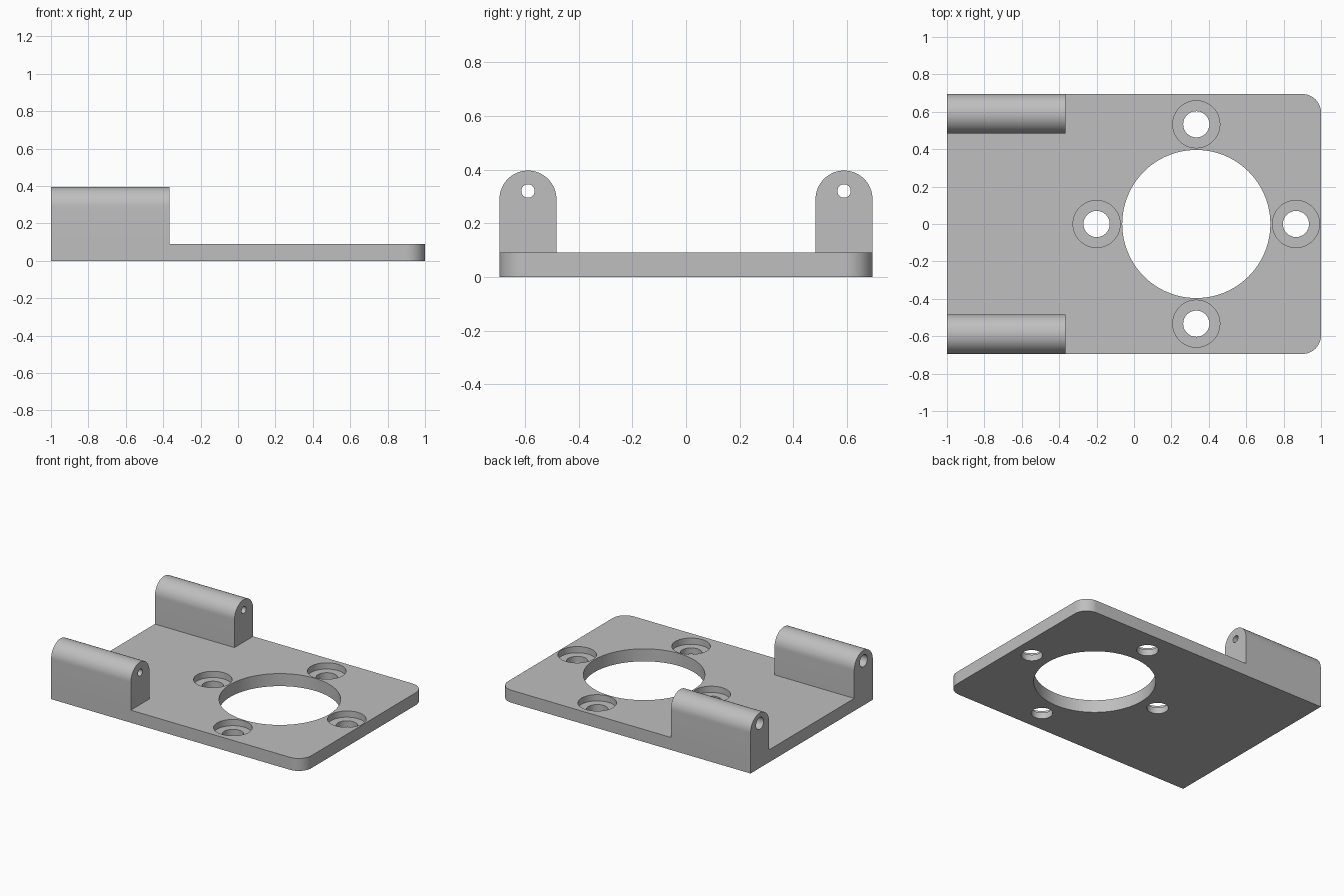
import bpy, bmesh, math
from mathutils import Matrix, Vector

if "Cube" in bpy.data.objects:
    bpy.data.objects.remove(bpy.data.objects["Cube"], do_unlink=True)

THICK = 0.09          # plate thickness
HALF_W = 0.695        # half plate width
LUG_R = 0.106         # lug half width and top radius
LUG_Y = HALF_W - LUG_R
LUG_END = -0.366
BORE = (0.333, 0.0)   # centre of the large opening

grey = bpy.data.materials.new("plain grey")
grey.use_nodes = True
grey.diffuse_color = (0.52, 0.52, 0.52, 1)
grey.node_tree.nodes["Principled BSDF"].inputs["Base Color"].default_value = (0.52, 0.52, 0.52, 1)


def arc(cx, cy, r, start, end, n):
    """Points along an arc, angles in degrees."""
    angles = [math.radians(start + (end - start) * i / n) for i in range(n + 1)]
    return [(cx + r * math.cos(a), cy + r * math.sin(a)) for a in angles]


def prism(name, points, direction):
    """Extrude a closed 3D outline into a solid."""
    bm = bmesh.new()
    face = bm.faces.new([bm.verts.new(p) for p in points])
    moved = bmesh.ops.extrude_face_region(bm, geom=[face])["geom"]
    bmesh.ops.translate(bm, vec=Vector(direction),
                        verts=[v for v in moved if isinstance(v, bmesh.types.BMVert)])
    bmesh.ops.recalc_face_normals(bm, faces=bm.faces)
    return to_object(name, bm)


def to_object(name, bm):
    mesh = bpy.data.meshes.new(name)
    bm.to_mesh(mesh)
    bm.free()
    mesh.materials.append(grey)
    obj = bpy.data.objects.new(name, mesh)
    bpy.context.collection.objects.link(obj)
    return obj


def cylinder(name, start, end, r, sides):
    a, b = Vector(start), Vector(end)
    turn = (b - a).to_track_quat('Z', 'Y').to_matrix().to_4x4()
    bm = bmesh.new()
    bmesh.ops.create_cone(bm, cap_ends=True, segments=sides, radius1=r, radius2=r,
                          depth=(b - a).length,
                          matrix=Matrix.Translation((a + b) / 2) @ turn)
    return to_object(name, bm)


def combine(target, tool, operation):
    """Apply a boolean and remove the tool."""
    tool.hide_render = True
    mod = target.modifiers.new(operation, 'BOOLEAN')
    mod.operation, mod.solver, mod.object = operation, 'EXACT', tool
    bpy.context.view_layer.objects.active = target
    bpy.ops.object.modifier_apply(modifier=mod.name)
    bpy.data.objects.remove(tool, do_unlink=True)


# Base plate with two rounded corners
cr = 0.1
outline = [(-1, HALF_W), (-1, -HALF_W)]
outline += arc(1 - cr, cr - HALF_W, cr, -90, 0, 16)
outline += arc(1 - cr, HALF_W - cr, cr, 0, 90, 16)
bracket = prism("mounting_bracket", [(x, y, 0) for x, y in outline], (0, 0, THICK))

# Round-topped lugs along both sides
for side in (-1, 1):
    y = side * LUG_Y
    profile = [(y - LUG_R, 0), (y + LUG_R, 0)] + arc(y, 0.29, LUG_R, 0, 180, 32)
    lug = prism("lug", [(-1, py, pz) for py, pz in profile], (LUG_END + 1, 0, 0))
    combine(bracket, lug, 'UNION')

# Pin holes through the lugs, wider at the outer end
for side in (-1, 1):
    y, z = side * LUG_Y, 0.32
    combine(bracket, cylinder("pin_hole", (-1.1, y, z), (0, y, z), 0.025, 32), 'DIFFERENCE')
    combine(bracket, cylinder("pin_counterbore", (-1.1, y, z), (-0.6, y, z), 0.043, 32), 'DIFFERENCE')

# Large opening
bx, by = BORE
combine(bracket, cylinder("opening", (bx, by, -0.1), (bx, by, 0.2), 0.396, 96), 'DIFFERENCE')

# Four counterbored screw holes around the opening
for i in range(4):
    a = i * math.pi / 2
    x, y = bx + 0.533 * math.cos(a), by + 0.533 * math.sin(a)
    combine(bracket, cylinder("screw_hole", (x, y, -0.1), (x, y, 0.2), 0.07, 48), 'DIFFERENCE')
    combine(bracket, cylinder("counterbore", (x, y, 0.045), (x, y, 0.2), 0.126, 48), 'DIFFERENCE')

# Smooth curved walls, crisp edges
bpy.ops.object.select_all(action='DESELECT')
bracket.select_set(True)
bpy.context.view_layer.objects.active = bracket
bpy.ops.object.shade_smooth_by_angle(angle=math.radians(30))
